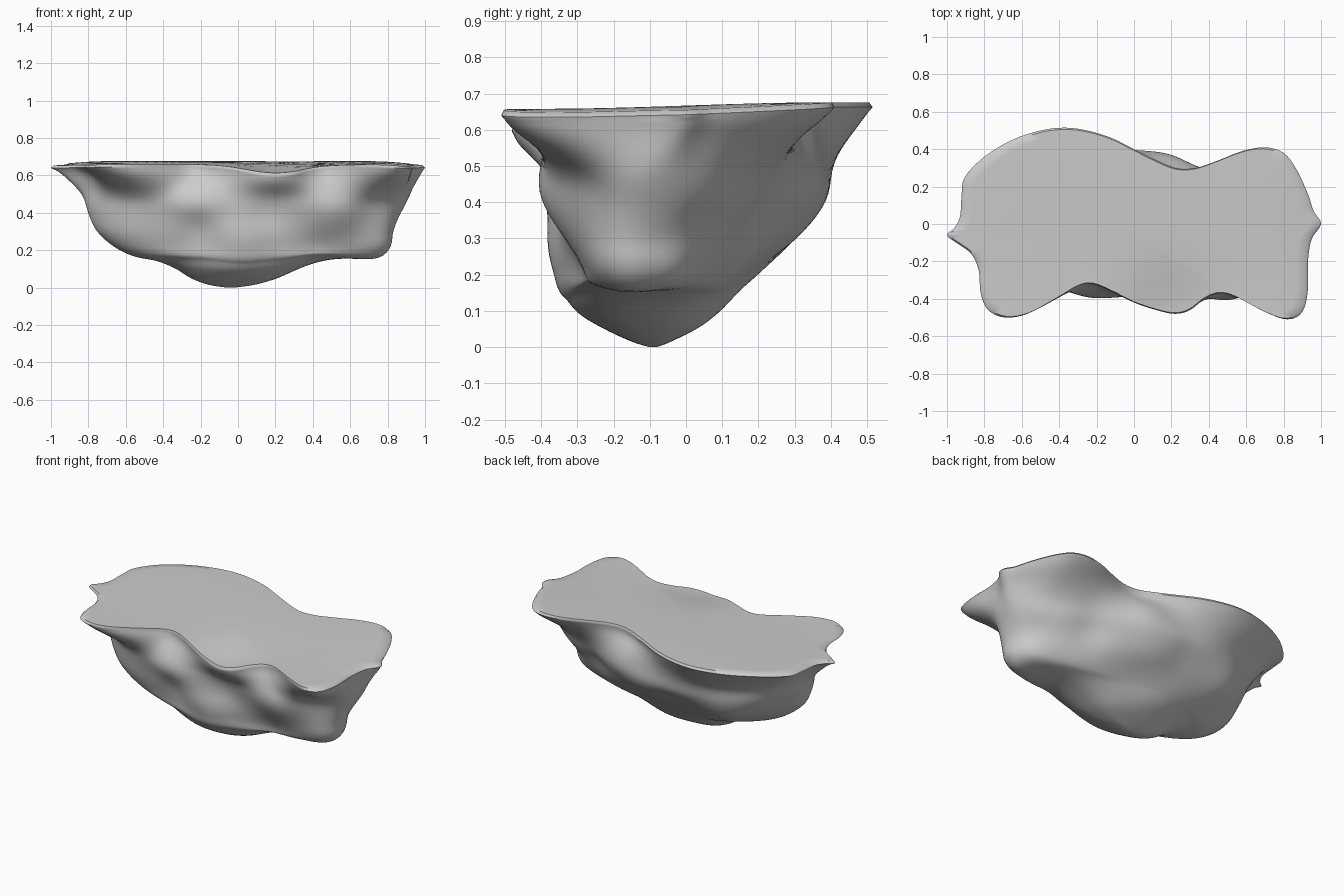
import bpy, bmesh, math
from mathutils import Vector

if "Cube" in bpy.data.objects:
    bpy.data.objects.remove(bpy.data.objects["Cube"])

# Top rim outline, anticlockwise from the right tip
RIM = [(1, 0), (.96, .07), (.93, .16), (.87, .29), (.8, .38), (.7, .41), (.58, .39), (.45, .34),
       (.33, .3), (.22, .3), (.1, .35), (0, .4), (-.12, .46), (-.25, .5), (-.37, .515), (-.5, .5),
       (-.65, .45), (-.8, .36), (-.905, .25), (-.922, .15), (-.93, .04), (-.96, -.02), (-1, -.06),
       (-.95, -.1), (-.87, -.16), (-.83, -.25), (-.82, -.37), (-.78, -.46), (-.69, -.5),
       (-.57, -.48), (-.42, -.4), (-.3, -.33), (-.22, -.32), (-.12, -.36), (0, -.42), (.12, -.46),
       (.22, -.48), (.3, -.46), (.38, -.4), (.46, -.37), (.55, -.39), (.7, -.47), (.82, -.51),
       (.9, -.47), (.93, -.35), (.93, -.2), (.95, -.08)]

# Silhouette of the rock: z, left x, right x, front y, back y
LEVELS = [(.645, -1, 1, -.51, .515), (.6, -.93, .98, -.485, .485), (.5, -.84, .92, -.40, .43),
          (.4, -.81, .86, -.37, .41), (.3, -.76, .80, -.35, .33), (.22, -.66, .78, -.33, .23),
          (.17, -.55, .71, -.325, .17), (.145, -.44, .5, -.31, .145), (.1, -.34, .33, -.285, .1),
          (.05, -.26, .2, -.22, .03), (.015, -.16, .09, -.15, -.04), (0, -.06, -.02, -.1, -.08)]

# Lumps (positive) and hollows (negative): x, y, z, radius, push
LUMPS = [(-.22, -.36, .45, .13, .03), (.52, -.36, .44, .16, .06), (.02, -.34, .23, .15, .035),
         (.8, -.2, .26, .13, .05), (.2, .36, .5, .11, .02), (.15, -.38, .4, .1, -.02),
         (-.2, -.36, .32, .09, -.02), (.42, -.3, .18, .12, -.02), (-.45, .28, .3, .14, .03),
         (-.1, .3, .4, .13, -.04), (.5, .22, .35, .12, -.03), (.8, .1, .45, .12, .01),
         (-.75, .1, .35, .12, -.02), (.85, .1, .3, .1, -.03)]
KEEL_Y = -.09


def smooth(a, b, x):
    t = max(0, min(1, (x - a) / (b - a)))
    return t * t * (3 - 2 * t)


def spline(p0, p1, p2, p3, t):
    return tuple(.5 * (2 * b + (c - a) * t + (2 * a - 5 * b + 4 * c - d) * t * t
                       + (3 * b - a - 3 * c + d) * t ** 3) for a, b, c, d in zip(p0, p1, p2, p3))


def top_height(x, y):
    dip = .045 * math.exp(-((x - .2) ** 2 + (y + .48) ** 2) / .05)
    return .658 + .018 * smooth(-.4, .4, y) - .012 * smooth(.7, 1, abs(x)) - dip


n = len(RIM)
outline = [spline(RIM[i - 1], RIM[i], RIM[(i + 1) % n], RIM[(i + 2) % n], k / 4)
           for i in range(n) for k in range(4)]
m = len(outline)
unit = [(x, (y - KEEL_Y) / (.605 if y > KEEL_Y else .42)) for x, y in outline]

# Evened-out direction of every outline point, so lower rings never fold
raw = [math.atan2(v, u) for u, v in unit]
steps = [(raw[(i + 1) % m] - raw[i] + math.pi) % (2 * math.pi) - math.pi for i in range(m)]
even = [sum(steps[(i + d) % m] for d in range(-12, 13)) / 25 for i in range(m)]
angles = [raw[0] + sum(even[:i]) for i in range(m)]
shift = sum((r - a + math.pi) % (2 * math.pi) - math.pi for r, a in zip(raw, angles)) / m
angles = [a + shift for a in angles]


def side_ring(level):
    z, left, right, front, back = level
    w = 1 - smooth(.44, .645, z)
    pts = []
    for (u, v), a in zip(unit, angles):
        c, s = math.cos(a), math.sin(a)
        e = 2 + .5 * smooth(-.5, .5, c) * (1 if s < 0 else 1 - .6 * s)
        r = (abs(c) ** e + abs(s) ** e) ** (-1 / e)
        u += (r * c - u) * w
        v += (r * s - v) * w
        cx = -.04 * (1 - min(1, z / .06))
        px = cx + u * ((right - cx) if u > 0 else (cx - left))
        py = KEEL_Y + v * ((back - KEEL_Y) if v > 0 else (KEEL_Y - front))
        if v > 0:
            py = KEEL_Y + (py - KEEL_Y) * (1 - .3 * w * smooth(-.2, .8, px))
        pts.append((px, py, z + (top_height(px, py) - .658) * smooth(.4, .645, z)))
    return pts


# Rock body: rings from the middle of the top, over the rim and down to the keel
rings = [[(x * s, KEEL_Y + (y - KEEL_Y) * s, top_height(x * s, KEEL_Y + (y - KEEL_Y) * s))
          for x, y in outline] for s in (.04, .2, .4, .6, .8, .93, .985)]
top_count = len(rings)
last = len(LEVELS) - 1
for i in range(last):
    quad = [LEVELS[max(0, min(last, i + d))] for d in (-1, 0, 1, 2)]
    rings += [side_ring(spline(*quad, k / 5)) for k in range(5)]
rings.append(side_ring(LEVELS[-1]))

bm = bmesh.new()
grid = [[bm.verts.new(p) for p in ring] for ring in rings]
for a, b in zip(grid, grid[1:]):
    for i in range(m):
        j = (i + 1) % m
        bm.faces.new((a[i], b[i], b[j], a[j]))
bm.faces.new(grid[0])
bm.faces.new(grid[-1][::-1])
bmesh.ops.recalc_face_normals(bm, faces=bm.faces)
bm.normal_update()

# Lumpy underside
moves = []
for ring in grid[top_count + 1:]:
    for v in ring:
        push = sum(h * math.exp(-(v.co - Vector((x, y, z))).length_squared / (r * r))
                   for x, y, z, r, h in LUMPS)
        push += .008 * math.sin(9 * v.co.x + 5 * v.co.z) * math.sin(11 * v.co.z + 8 * v.co.y + 1)
        fade = 1 - smooth(.56, .64, v.co.z)
        moves.append((v, v.normal * push * fade * smooth(0, .08, v.co.z)))
for v, d in moves:
    v.co += d
for _ in range(4):
    bmesh.ops.smooth_vert(bm, verts=[v for r in grid[top_count + 2:-1] for v in r], factor=.5,
                          use_axis_x=True, use_axis_y=True, use_axis_z=True)

mesh = bpy.data.meshes.new("island_rock")
bm.to_mesh(mesh)
bm.free()
rock = bpy.data.objects.new("island_rock", mesh)
bpy.context.collection.objects.link(rock)
bpy.context.view_layer.objects.active = rock
rock.select_set(True)
bpy.ops.object.shade_smooth_by_angle(angle=math.radians(50))
